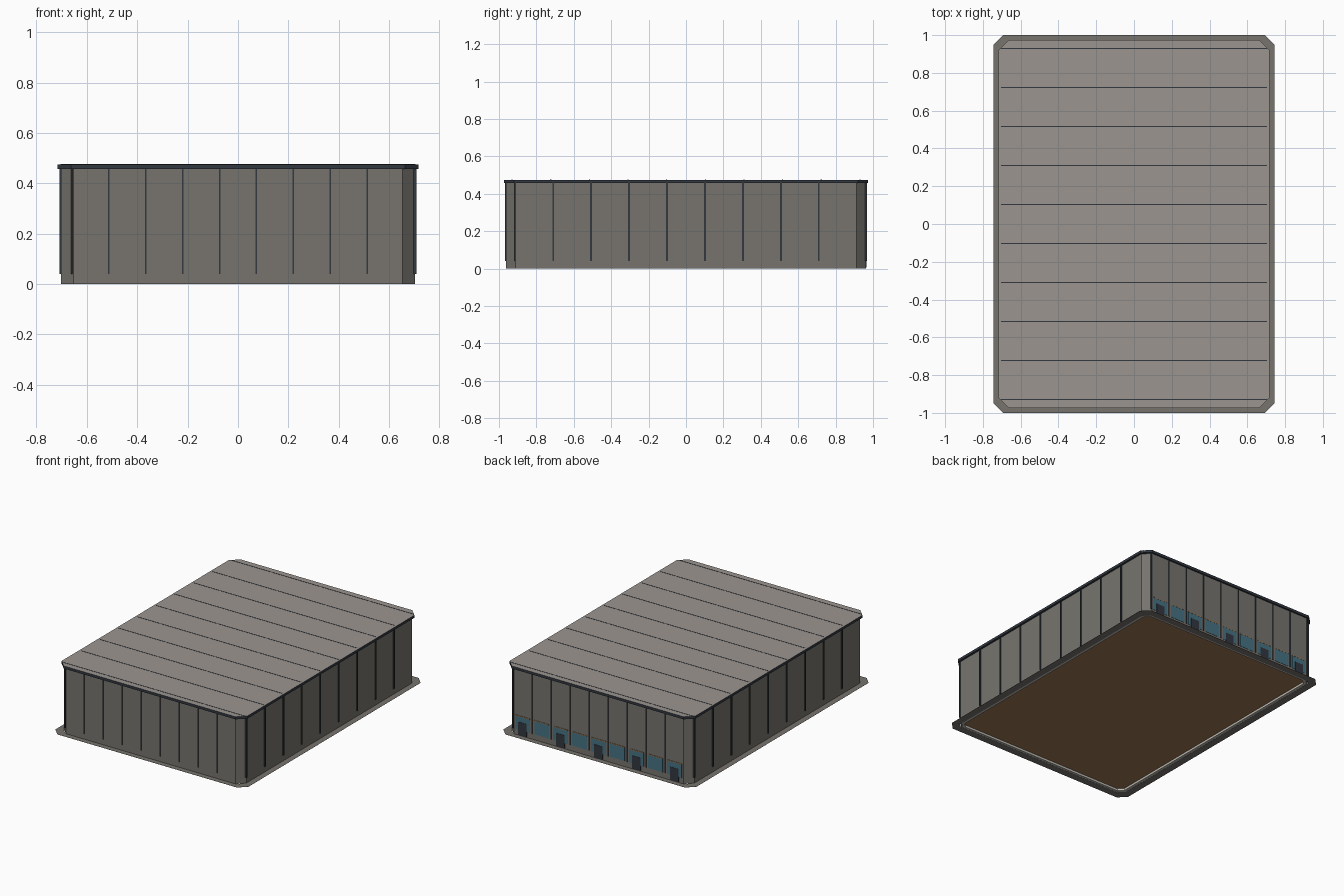
import bpy
import bmesh

cube = bpy.data.objects.get("Cube")
if cube:
    bpy.data.objects.remove(cube)


def material(name, r, g, b):
    m = bpy.data.materials.new(name)
    m.diffuse_color = (r, g, b, 1)
    m.use_nodes = True
    m.node_tree.nodes["Principled BSDF"].inputs["Base Color"].default_value = (r, g, b, 1)
    return m


WALL = material("warm grey wall", 0.185, 0.175, 0.155)
ROOF = material("light grey roof", 0.33, 0.30, 0.28)
TRIM = material("dark slate trim", 0.032, 0.04, 0.052)
GLASS = material("teal glass", 0.06, 0.17, 0.23)
BROWN = material("brown floor", 0.33, 0.18, 0.08)
KERB = material("pale concrete kerb", 0.52, 0.50, 0.45)


def finish(bm, name, mats):
    bmesh.ops.recalc_face_normals(bm, faces=bm.faces)
    mesh = bpy.data.meshes.new(name)
    bm.to_mesh(mesh)
    bm.free()
    for m in mats:
        mesh.materials.append(m)
    obj = bpy.data.objects.new(name, mesh)
    bpy.context.collection.objects.link(obj)
    return obj


def octagon(bm, hx, hy, cut, z):
    """Rectangle outline with chamfered corners."""
    quarter = [(hx, hy - cut), (hx - cut, hy)]
    pts = quarter + [(-x, y) for x, y in reversed(quarter)]
    pts += [(-x, -y) for x, y in pts]
    return [bm.verts.new((x, y, z)) for x, y in pts]


def bridge(bm, a, b):
    for i in range(len(a)):
        j = (i + 1) % len(a)
        bm.faces.new((a[i], a[j], b[j], b[i]))


def slab(name, hx, hy, cut, z0, z1, mats):
    bm = bmesh.new()
    low, high = octagon(bm, hx, hy, cut, z0), octagon(bm, hx, hy, cut, z1)
    bridge(bm, low, high)
    bm.faces.new(low)
    top = bm.faces.new(high)
    top.material_index = len(mats) - 1
    return finish(bm, name, mats)


def ring(name, hx, hy, cut, width, z0, z1, mat):
    """Octagonal frame with an even width, also round the corners."""
    bm = bmesh.new()
    loops = [octagon(bm, hx - w, hy - w, cut - w * 0.586, z)
             for w, z in ((0, z0), (0, z1), (width, z1), (width, z0))]
    for i in range(4):
        bridge(bm, loops[i], loops[(i + 1) % 4])
    return finish(bm, name, [mat])


def boxes(name, items, mat):
    """Join many boxes, each given as (centre, size)."""
    bm = bmesh.new()
    for centre, size in items:
        verts = bmesh.ops.create_cube(bm, size=1)["verts"]
        bmesh.ops.scale(bm, vec=size, verts=verts)
        bmesh.ops.translate(bm, vec=centre, verts=verts)
    return finish(bm, name, [mat])


HX, HY = 0.703, 0.962
BAY_X, BAY_Y, SEAM = 0.1465, 0.203, 0.2066
steps = [i - 4.5 for i in range(10)]

# Main shell
ring("ground_apron", 0.745, 1.0, 0.052, 0.052, 0, 0.0006, WALL)
ring("outer_wall", HX, HY, 0.05, 0.01, 0, 0.46, WALL)
ring("floor_kerb", HX - 0.009, HY - 0.009, 0.044, 0.02, 0.001, 0.022, KERB)
slab("floor", HX - 0.009, HY - 0.009, 0.044, 0.016, 0.027, [BROWN])
slab("roof", 0.717, 0.973, 0.054, 0.457, 0.475, [TRIM, ROOF])

# Roof seams
boxes("roof_seams", [((0, s * SEAM, 0.474), (1.408, 0.006, 0.004)) for s in steps], TRIM)

# Wall posts: each wall has one at its left end and none at its right end
for side, label in ((-1, "front"), (1, "back")):
    boxes(label + "_wall_posts",
          [((-side * s * BAY_X, side * HY, 0.25), (0.006, 0.01, 0.42)) for s in steps[:-1]], TRIM)
for side, label in ((-1, "right"), (1, "left")):
    boxes(label + "_wall_posts",
          [((side * HX, side * s * BAY_Y, 0.25), (0.012, 0.009, 0.42)) for s in steps[:-1]], TRIM)

# Shopfront windows, lintels and doors along the back
bays = [(i - 4) * BAY_X for i in range(9)]
boxes("back_windows", [((x, HY, 0.086), (0.112, 0.004, 0.092)) for x in bays], GLASS)
boxes("back_lintels", [((x, HY, 0.135), (0.112, 0.006, 0.006)) for x in bays], BROWN)
boxes("back_doors", [((x, HY, 0.05), (0.064, 0.008, 0.09)) for x in bays[::2]], TRIM)
